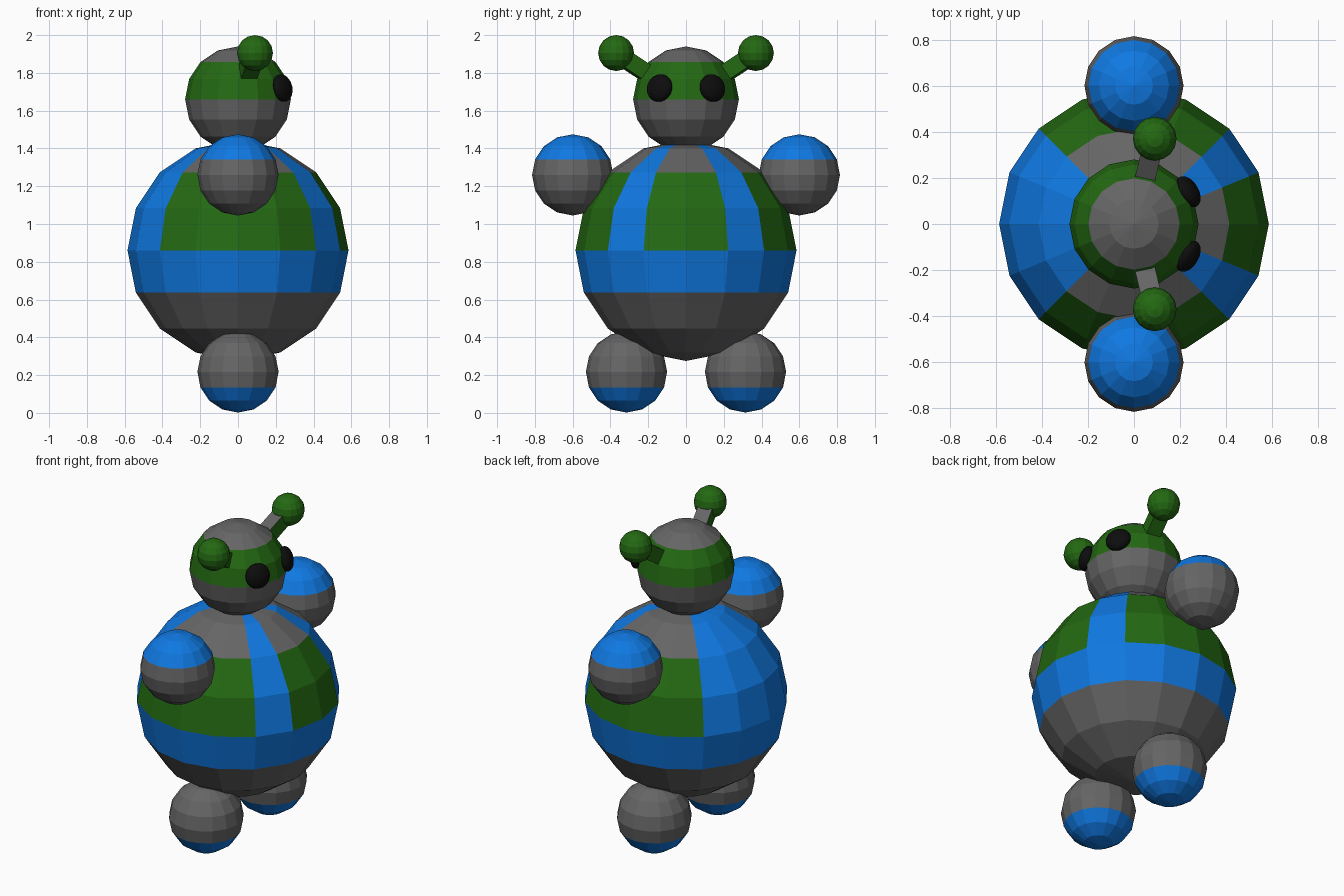
import bpy, bmesh, math
from mathutils import Vector, Matrix

if "Cube" in bpy.data.objects:
    bpy.data.objects.remove(bpy.data.objects["Cube"])


def make_mat(name, rgb):
    m = bpy.data.materials.new(name)
    m.diffuse_color = (*rgb, 1)
    m.use_nodes = True
    m.node_tree.nodes["Principled BSDF"].inputs["Base Color"].default_value = m.diffuse_color
    return m


MATS = [make_mat("grey", (0.13, 0.13, 0.13)),
        make_mat("green", (0.017, 0.14, 0.006)),
        make_mat("blue", (0.005, 0.19, 0.76)),
        make_mat("black", (0.004, 0.004, 0.004))]
GREY, GREEN, BLUE, BLACK = range(4)


def finish(bm, name, rule, matrix):
    """Colour faces by a rule on their local centre and normal, then place."""
    bm.normal_update()
    for f in bm.faces:
        f.material_index = rule(f.calc_center_median(), f.normal)
    me = bpy.data.meshes.new(name)
    bm.to_mesh(me)
    bm.free()
    for m in MATS:
        me.materials.append(m)
    ob = bpy.data.objects.new(name, me)
    ob.matrix_world = matrix
    bpy.context.collection.objects.link(ob)


def ball(name, centre, r, rule):
    bm = bmesh.new()
    bmesh.ops.create_uvsphere(bm, u_segments=16, v_segments=8, radius=r)
    finish(bm, name, rule, Matrix.Translation(centre))


# Body colours: belt, front panel, side panels, shoulder stripes, blue back
def body_rule(c, n):
    angle = abs(math.degrees(math.atan2(c.y, c.x)))
    if c.z < -0.22:
        return GREY
    if c.z < 0 or angle > 135 or 22.5 < angle < 45:
        return BLUE
    return GREEN if c.z < 0.41 else GREY


ball("body", (0, 0, 0.86), 0.585, body_rule)

# Head with a green band over the upper half
HEAD = Vector((0, 0, 1.66))
ball("head", HEAD, 0.28, lambda c, n: GREEN if 0 < c.z < 0.197 else GREY)

for s, side in ((-1, "right"), (1, "left")):
    # Hands and feet
    ball(side + "_hand", (0, s * 0.6, 1.26), 0.215,
         lambda c, n: BLUE if c.z > 0.08 else GREY)
    ball(side + "_foot", (0, s * 0.315, 0.217), 0.215,
         lambda c, n: BLUE if c.z < -0.08 else GREY)

    # Antenna: square stem from the head centre with a ball tip
    tip = Vector((0.09, s * 0.37, 1.905))
    ball(side + "_antenna_tip", tip, 0.095, lambda c, n: GREEN)
    d = (tip - HEAD).normalized()
    across = d.cross(Vector((0, 0, 1))).normalized()
    up = across.cross(d)
    length = (tip - HEAD).length - 0.15
    rot = Matrix((across, up, d)).transposed().to_4x4()
    bm = bmesh.new()
    bmesh.ops.create_cube(bm, size=1)
    bmesh.ops.scale(bm, vec=(0.088, 0.088, length), verts=bm.verts)
    finish(bm, side + "_antenna_stem",
           lambda c, n: GREY if n.y > 0.9 else GREEN,
           Matrix.Translation(HEAD + d * (0.15 + length / 2)) @ rot)

    # Eye: flattened ball facing out of the head
    eye = Vector((0.235, s * 0.14, 1.72))
    rot = (eye - HEAD).to_track_quat('Z', 'Y').to_matrix().to_4x4()
    bm = bmesh.new()
    bmesh.ops.create_uvsphere(bm, u_segments=24, v_segments=12, radius=1)
    bmesh.ops.scale(bm, vec=(0.074, 0.074, 0.043), verts=bm.verts)
    finish(bm, side + "_eye", lambda c, n: BLACK,
           Matrix.Translation(eye) @ rot)
